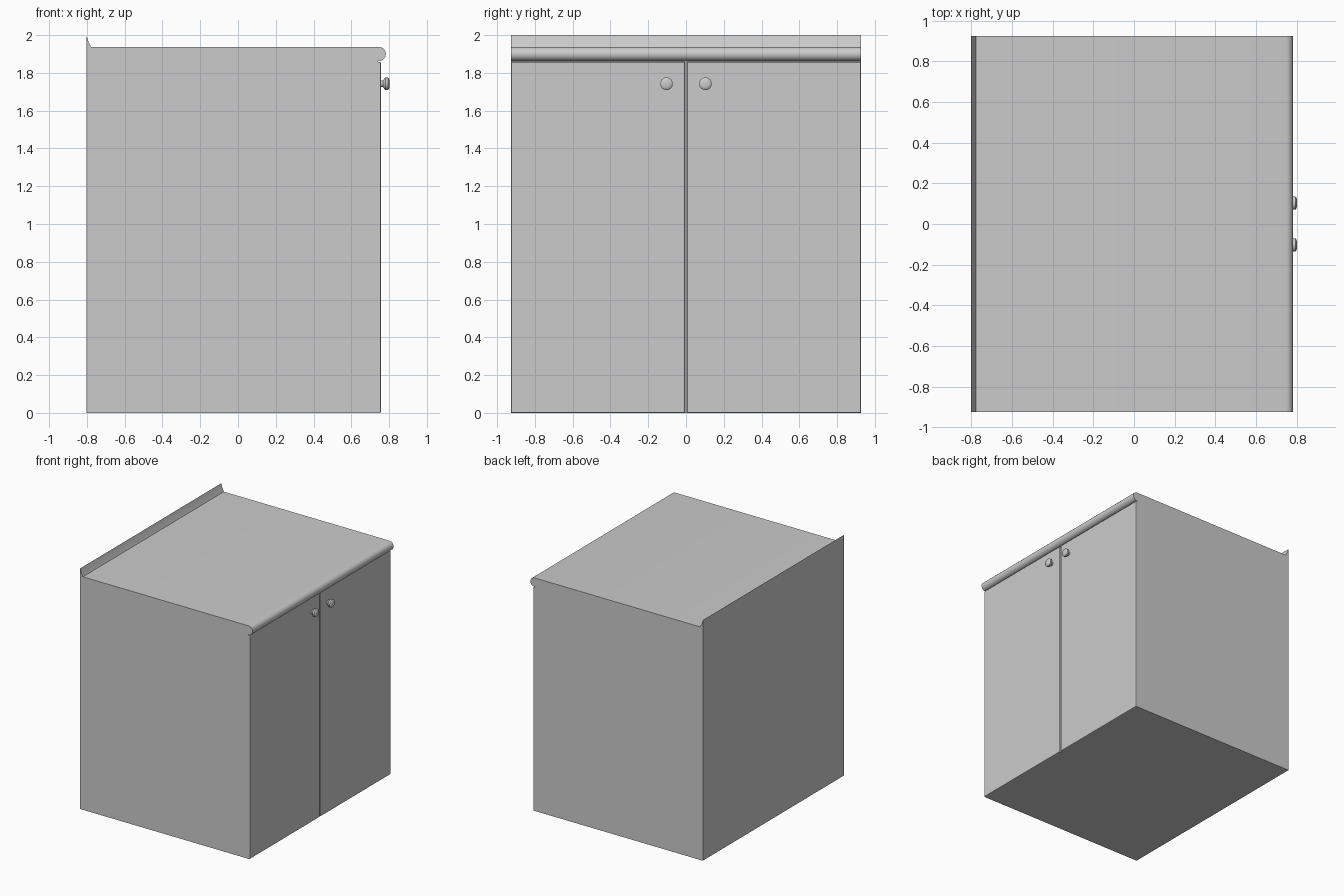
import bpy, bmesh, math
from mathutils import Matrix

if "Cube" in bpy.data.objects:
    bpy.data.objects.remove(bpy.data.objects["Cube"])

HALF_W = 0.926


def finish(name, bm, smooth=False):
    bmesh.ops.recalc_face_normals(bm, faces=bm.faces)
    me = bpy.data.meshes.new(name)
    bm.to_mesh(me)
    bm.free()
    ob = bpy.data.objects.new(name, me)
    bpy.context.collection.objects.link(ob)
    if smooth:
        bpy.context.view_layer.objects.active = ob
        ob.select_set(True)
        bpy.ops.object.shade_smooth_by_angle(angle=math.radians(35))
        ob.select_set(False)
    return ob


# Cabinet body and worktop: one side profile (x, z) extruded across y
profile = [(-0.803, 0), (-0.803, 2.0), (-0.793, 1.968), (-0.778, 1.937)]
for i in range(11):
    a = math.radians(90 - 18 * i)
    profile.append((0.746 + 0.037 * math.cos(a), 1.9 + 0.037 * math.sin(a)))
profile += [(0.742, 1.863), (0.742, 0)]
bm = bmesh.new()
face = bm.faces.new([bm.verts.new((x, -HALF_W, z)) for x, z in profile])
ext = bmesh.ops.extrude_face_region(bm, geom=[face])
new_verts = [g for g in ext["geom"] if isinstance(g, bmesh.types.BMVert)]
bmesh.ops.translate(bm, verts=new_verts, vec=(0, 2 * HALF_W, 0))
finish("cabinet_body_and_worktop", bm, smooth=True)


# Door: thin slab with chamfered front edges
def door(side, name):
    x0, x1, y0, y1, z0, z1 = 0.742, 0.757, 0.006, HALF_W, 0.0, 1.858
    bm = bmesh.new()
    bmesh.ops.create_cube(bm, size=1)
    bmesh.ops.scale(bm, vec=(x1 - x0, y1 - y0, z1 - z0), verts=bm.verts)
    bmesh.ops.translate(bm, verts=bm.verts,
                        vec=((x0 + x1) / 2, side * (y0 + y1) / 2, (z0 + z1) / 2))
    front = [e for e in bm.edges if all(v.co.x > 0.75 for v in e.verts)]
    bmesh.ops.bevel(bm, geom=front, offset=0.006, segments=2,
                    profile=0.5, affect='EDGES')
    finish(name, bm)


# Knob: lathed profile of (distance along x, radius)
def knob(side, name):
    rings = [(0.750, 0.018), (0.768, 0.018), (0.774, 0.028), (0.780, 0.034),
             (0.794, 0.034), (0.800, 0.027), (0.803, 0.016)]
    n = 12
    bm = bmesh.new()
    loops = [[bm.verts.new((x, side * 0.103 + r * math.cos(2 * math.pi * (k + .5) / n),
                            1.742 + r * math.sin(2 * math.pi * (k + .5) / n)))
              for k in range(n)] for x, r in rings]
    for a, b in zip(loops, loops[1:]):
        for k in range(n):
            bm.faces.new((a[k], a[(k + 1) % n], b[(k + 1) % n], b[k]))
    bm.faces.new(loops[0])
    bm.faces.new(loops[-1])
    finish(name, bm, smooth=True)


for side, label in ((-1, "left"), (1, "right")):
    door(side, label + "_door")
    knob(side, label + "_knob")
